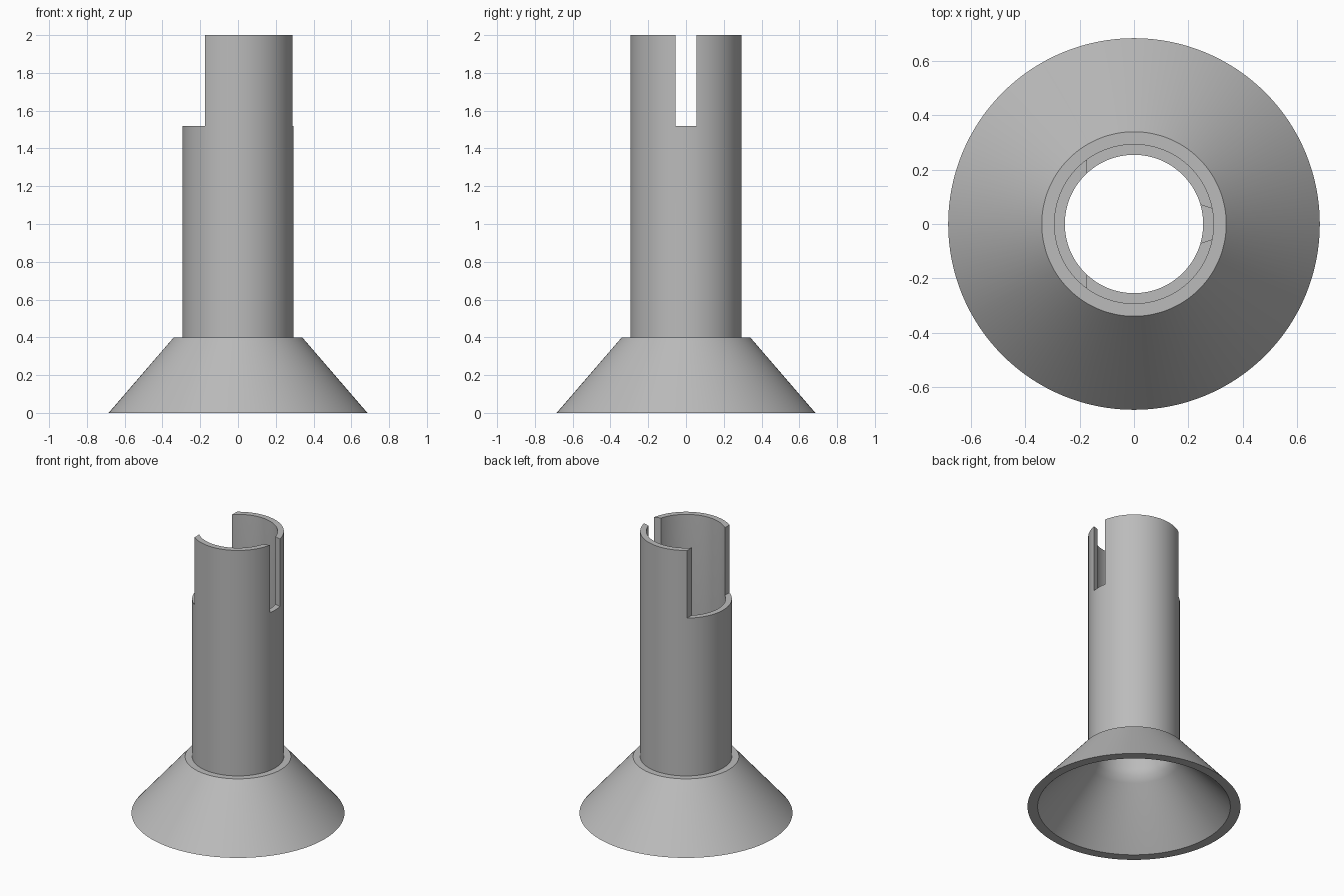
import bpy, bmesh, math

cube = bpy.data.objects.get("Cube")
if cube:
    bpy.data.objects.remove(cube, do_unlink=True)

SEGMENTS = 128
OUTER, INNER = 0.295, 0.255
HEIGHT, NOTCH_Z = 2.0, 1.52

grey = bpy.data.materials.new("plain grey")
grey.use_nodes = True
colour = (0.5, 0.5, 0.5, 1)
grey.diffuse_color = colour
grey.node_tree.nodes["Principled BSDF"].inputs["Base Color"].default_value = colour


def add_object(name, bm):
    bmesh.ops.recalc_face_normals(bm, faces=bm.faces)
    mesh = bpy.data.meshes.new(name)
    bm.to_mesh(mesh)
    bm.free()
    mesh.materials.append(grey)
    obj = bpy.data.objects.new(name, mesh)
    bpy.context.collection.objects.link(obj)
    return obj


def lathe(name, profile):
    """Revolve a closed (radius, z) outline around the z axis."""
    bm = bmesh.new()
    rings = []
    for i in range(SEGMENTS):
        a = math.tau * i / SEGMENTS
        rings.append([bm.verts.new((r * math.cos(a), r * math.sin(a), z)) for r, z in profile])
    n = len(profile)
    for i, ring in enumerate(rings):
        following = rings[(i + 1) % SEGMENTS]
        for j in range(n):
            k = (j + 1) % n
            bm.faces.new((ring[j], following[j], following[k], ring[k]))
    return add_object(name, bm)


def prism(name, outline, bottom, top):
    """Extrude a plan outline between two heights."""
    bm = bmesh.new()
    face = bm.faces.new([bm.verts.new((x, y, bottom)) for x, y in outline])
    extruded = bmesh.ops.extrude_face_region(bm, geom=[face])["geom"]
    verts = [v for v in extruded if isinstance(v, bmesh.types.BMVert)]
    bmesh.ops.translate(bm, verts=verts, vec=(0, 0, top - bottom))
    return add_object(name, bm)


# Hollow tube with a flared skirt; the bore blends softly into the flare
tube = lathe("flared_tube", [
    (0.685, 0), (0.34, 0.4), (OUTER, 0.4), (OUTER, HEIGHT), (INNER, HEIGHT),
    (INNER, 0.43), (0.265, 0.385), (0.295, 0.345), (0.62, 0),
])

# Wide opening on one side, narrow splayed slot on the other
cutters = [
    prism("wide_opening_cutter", [(-0.5, -0.5), (-0.175, -0.5), (-0.175, 0.5), (-0.5, 0.5)],
          NOTCH_Z, HEIGHT + 0.2),
    prism("slot_cutter", [(0.2, -0.086), (0.35, -0.036), (0.35, 0.036), (0.2, 0.086)],
          NOTCH_Z, HEIGHT + 0.2),
]
bpy.context.view_layer.objects.active = tube
for cutter in cutters:
    cutter.hide_render = True
    cut = tube.modifiers.new(cutter.name, "BOOLEAN")
    cut.operation = "DIFFERENCE"
    cut.solver = "EXACT"
    cut.object = cutter
    bpy.ops.object.modifier_apply(modifier=cut.name)
    bpy.data.objects.remove(cutter, do_unlink=True)

# Smooth round walls with crisp rims and notches
bpy.ops.object.select_all(action="DESELECT")
tube.select_set(True)
bpy.ops.object.shade_smooth_by_angle(angle=math.radians(35))
